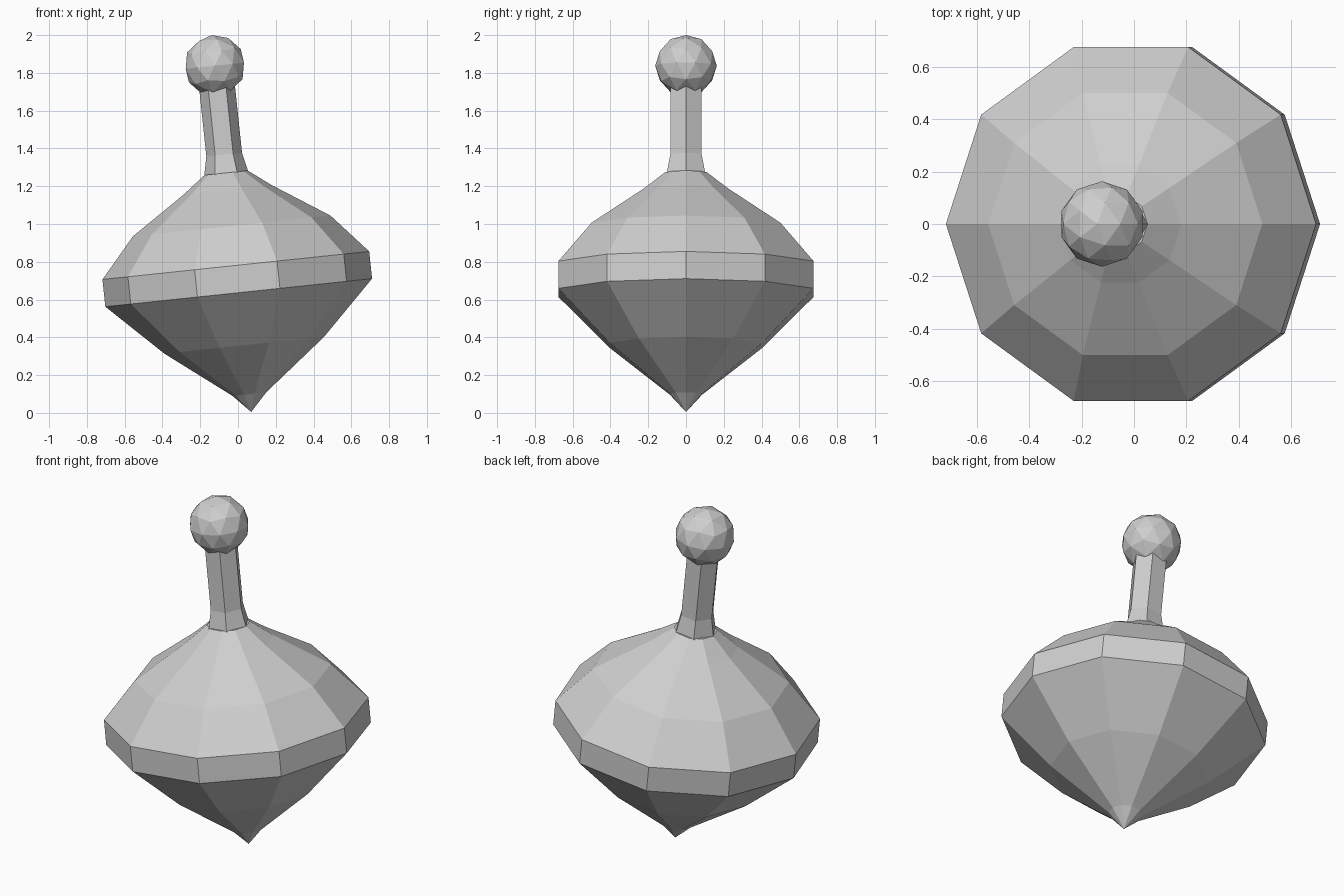
import bpy
import bmesh
import math
from mathutils import Matrix

cube = bpy.data.objects.get("Cube")
if cube:
    bpy.data.objects.remove(cube, do_unlink=True)

# One grey for the whole toy
grey = bpy.data.materials.new("plain grey")
grey.use_nodes = True
colour = (0.62, 0.62, 0.62, 1)
grey.diffuse_color = colour
grey.node_tree.nodes["Principled BSDF"].inputs["Base Color"].default_value = colour

# The whole toy leans to its right, resting on its tip
LEAN = Matrix.Translation((0.07, 0, 0.005)) @ Matrix.Rotation(math.radians(-6), 4, "Y")


def finish(name, bm):
    bmesh.ops.recalc_face_normals(bm, faces=bm.faces)
    mesh = bpy.data.meshes.new(name)
    bm.to_mesh(mesh)
    bm.free()
    mesh.materials.append(grey)
    obj = bpy.data.objects.new(name, mesh)
    obj.matrix_world = LEAN
    bpy.context.collection.objects.link(obj)
    return obj


def lathe(name, profile, sides):
    """Turn (radius, height) pairs into a faceted solid; radius 0 is a point."""
    bm = bmesh.new()
    rings = []
    for r, z in profile:
        count = sides if r else 1
        angles = [math.tau * i / sides for i in range(count)]
        rings.append([bm.verts.new((r * math.cos(a), r * math.sin(a), z)) for a in angles])
    for low, high in zip(rings, rings[1:]):
        for i in range(sides):
            j = (i + 1) % sides
            if len(low) == 1:
                bm.faces.new((low[0], high[j], high[i]))
            else:
                bm.faces.new((low[i], low[j], high[j], high[i]))
    for ring in (rings[0], rings[-1]):
        if len(ring) > 2:
            bm.faces.new(ring)
    return finish(name, bm)


# Ten-sided body with a pointed tip and a wide band
lathe("body", [(0, 0), (0.09, 0.095), (0.425, 0.355), (0.71, 0.635), (0.71, 0.78),
               (0.526, 0.99), (0.235, 1.182), (0.115, 1.273)], 10)

# Six-sided stem with a flared foot
lathe("stem", [(0.117, 1.268), (0.095, 1.37), (0.095, 1.73)], 6)

# Faceted ball knob
ball = bmesh.new()
bmesh.ops.create_icosphere(ball, subdivisions=2, radius=0.163,
                           matrix=Matrix.Translation((0, 0, 1.843)))
finish("knob", ball)
